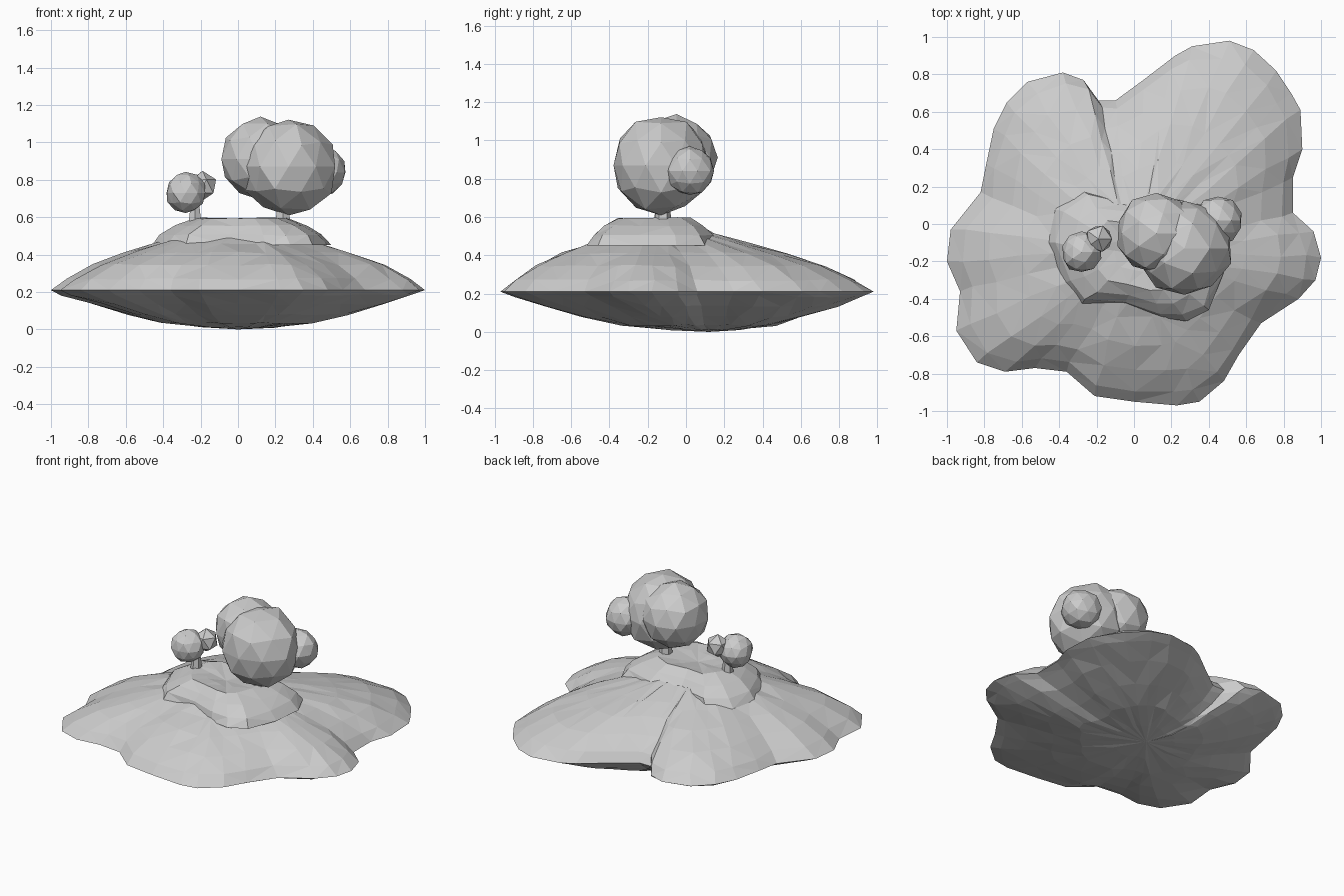
import bpy, bmesh, math, random
from mathutils import Vector

if "Cube" in bpy.data.objects:
    bpy.data.objects.remove(bpy.data.objects["Cube"])

random.seed(4)

# Island outline seen from above, counter-clockwise
SHORE = [(1.0, -.18), (.96, -.04), (.85, .06), (.85, .25), (.90, .40), (.89, .61), (.84, .70),
         (.76, .82), (.64, .93), (.51, .98), (.31, .95), (.22, .90), (.05, .77), (-.10, .66),
         (-.19, .66), (-.27, .77), (-.38, .81), (-.57, .76), (-.68, .65), (-.75, .51),
         (-.79, .32), (-.82, .17), (-.98, -.03), (-1.0, -.20), (-.93, -.36), (-.95, -.57),
         (-.84, -.74), (-.69, -.79), (-.53, -.77), (-.36, -.79), (-.21, -.92), (0, -.95),
         (.23, -.97), (.35, -.95), (.48, -.84), (.56, -.70), (.68, -.53), (.88, -.40), (.97, -.30)]
MOUND = [(.50, -.05), (.43, .10), (.20, .16), (-.05, .13), (-.28, .18), (-.42, .08), (-.46, -.10),
         (-.38, -.32), (-.28, -.43), (-.05, -.43), (.15, -.50), (.28, -.52), (.40, -.46), (.48, -.26)]


def finish(name, bm):
    me = bpy.data.meshes.new(name)
    bm.to_mesh(me)
    bm.free()
    ob = bpy.data.objects.new(name, me)
    bpy.context.collection.objects.link(ob)
    return ob


def shell(name, outline, profile, tip, pivot, radius, jitter, flip=False):
    """Shrink an outline ring by ring (scale, z) towards a tip, rounding it on the way."""
    bm = bmesh.new()
    rings = []
    for s, z in profile:
        ring = []
        for x, y in outline:
            d = Vector((x, y)) - Vector(pivot)
            d = d.lerp(d.normalized() * radius, (1 - s) * .7) * s
            c = Vector(pivot).lerp(Vector(tip[:2]), 1 - s)
            j = 0 if s == 1 else jitter
            ring.append(bm.verts.new((c.x + d.x + random.uniform(-j, j),
                                      c.y + d.y + random.uniform(-j, j),
                                      z + random.uniform(-j, j) * .4)))
        rings.append(ring)
    n = len(outline)
    for a, b in zip(rings, rings[1:]):
        for i in range(n):
            k = (i + 1) % n
            bm.faces.new((a[i], a[k], b[k], b[i]))
    top = bm.verts.new(tip)
    for i in range(n):
        bm.faces.new((rings[-1][i], rings[-1][(i + 1) % n], top))
    if flip:
        bmesh.ops.reverse_faces(bm, faces=bm.faces[:])
    bmesh.ops.triangulate(bm, faces=bm.faces[:])
    return finish(name, bm)


def foliage(name, blobs):
    """Faceted leaf clumps: (x, y, z, radius, subdivisions)."""
    bm = bmesh.new()
    for x, y, z, r, sub in blobs:
        vs = bmesh.ops.create_icosphere(bm, subdivisions=sub, radius=r)['verts']
        for v in vs:
            v.co = v.co * random.uniform(.95, 1.04) + Vector((x, y, z))
    return finish(name, bm)


def trunk(name, x, y, z0, z1, r):
    """Short six-sided trunk flaring at the foot."""
    bm = bmesh.new()
    bmesh.ops.create_cone(bm, cap_ends=True, segments=6, radius1=r * 1.6, radius2=r, depth=z1 - z0)
    bmesh.ops.translate(bm, verts=bm.verts[:], vec=(x, y, (z0 + z1) / 2))
    return finish(name, bm)


# Land: grassy top, rocky underside, raised mound
shell("hill_top", SHORE,
      [(1, .21), (.93, .27), (.8, .345), (.63, .41), (.46, .46), (.28, .51), (.12, .55)],
      (0, -.15, .56), (0, 0), .88, .012)
shell("island_underside", SHORE,
      [(1, .21), (.94, .185), (.8, .135), (.62, .08), (.43, .035), (.22, .012)],
      (0, .12, 0), (0, 0), .88, .012, flip=True)
shell("mound", MOUND,
      [(1, .45), (.92, .505), (.75, .555), (.55, .595), (.3, .585)],
      (.02, -.16, .57), (.02, -.16), .38, .01)

# Large tree
trunk("large_tree_trunk", .24, -.12, .55, .70, .03)
foliage("large_tree_leaves", [(.27, -.13, .87, .26, 2), (.12, -.05, .91, .22, 2),
                              (.45, .02, .84, .13, 2)])

# Small tree
trunk("small_tree_trunk", -.23, -.13, .56, .68, .025)
foliage("small_tree_leaves", [(-.28, -.15, .73, .11, 2), (-.19, -.08, .765, .08, 1)])
